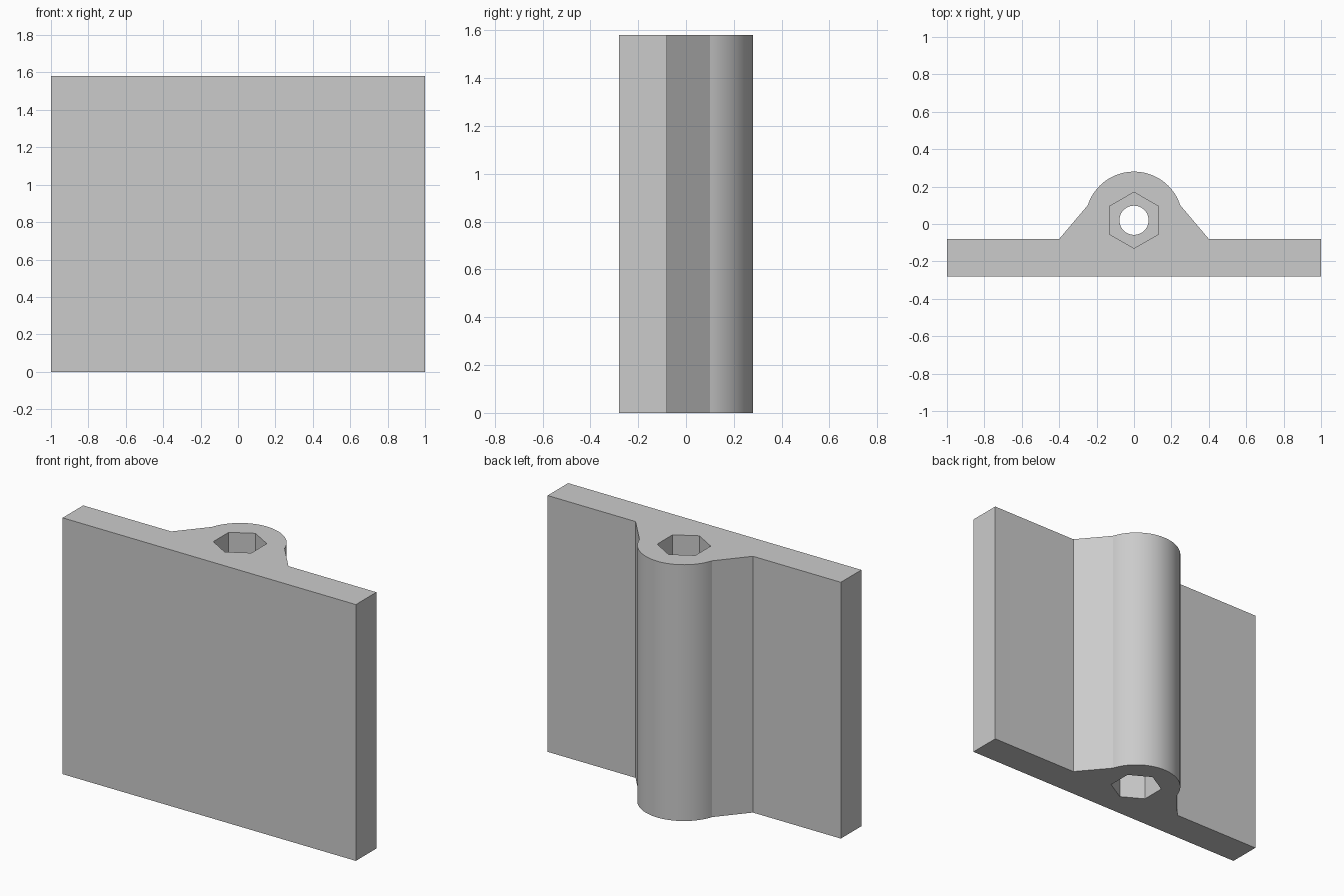
import bpy, bmesh
from math import cos, sin, pi, radians

cube = bpy.data.objects.get("Cube")
if cube:
    bpy.data.objects.remove(cube, do_unlink=True)

HEIGHT = 1.58
BOSS_Y, BOSS_R = 0.02, 0.26
POCKET = 0.2

grey = bpy.data.materials.new("plain grey")
grey.use_nodes = True
colour = (0.6, 0.6, 0.6, 1)
grey.diffuse_color = colour
grey.node_tree.nodes["Principled BSDF"].inputs["Base Color"].default_value = colour


def arc(radius, start, end, steps):
    """Points along an arc around the boss axis."""
    angles = [start + (end - start) * i / steps for i in range(steps + 1)]
    return [(radius * cos(a), BOSS_Y + radius * sin(a)) for a in angles]


def prism(name, outline, z0, z1):
    """Extrude a flat outline upward."""
    bm = bmesh.new()
    base = bm.faces.new([bm.verts.new((x, y, z0)) for x, y in outline])
    top = bmesh.ops.extrude_face_region(bm, geom=[base])["geom"]
    verts = [v for v in top if isinstance(v, bmesh.types.BMVert)]
    bmesh.ops.translate(bm, verts=verts, vec=(0, 0, z1 - z0))
    bmesh.ops.recalc_face_normals(bm, faces=bm.faces)
    mesh = bpy.data.meshes.new(name)
    bm.to_mesh(mesh)
    bm.free()
    mesh.materials.append(grey)
    obj = bpy.data.objects.new(name, mesh)
    bpy.context.collection.objects.link(obj)
    return obj


# Plate with sloped webs and a rounded boss on the back
crease = radians(18)
outline = [(-1, -0.28), (1, -0.28), (1, -0.08), (0.4, -0.08)]
outline += arc(BOSS_R, crease, pi - crease, 48)
outline += [(-0.4, -0.08), (-1, -0.08)]
bracket = prism("hinge_bracket", outline, 0, HEIGHT)

# Through bore and a hexagonal nut pocket at each end
bore = arc(0.078, 0, 2 * pi, 48)[:-1]
hexagon = arc(0.15, pi / 2, pi / 2 + 2 * pi, 6)[:-1]
cutters = [
    prism("bore_cutter", bore, -0.1, HEIGHT + 0.1),
    prism("lower_pocket_cutter", hexagon, -0.05, POCKET),
    prism("upper_pocket_cutter", hexagon, HEIGHT - POCKET, HEIGHT + 0.05),
]

bpy.ops.object.select_all(action="DESELECT")
bracket.select_set(True)
bpy.context.view_layer.objects.active = bracket
for cutter in cutters:
    cutter.hide_render = True
    mod = bracket.modifiers.new(cutter.name, "BOOLEAN")
    mod.operation = "DIFFERENCE"
    mod.solver = "EXACT"
    mod.object = cutter
    bpy.ops.object.modifier_apply(modifier=mod.name)
    bpy.data.objects.remove(cutter, do_unlink=True)

bpy.ops.object.shade_smooth_by_angle(angle=radians(15))
